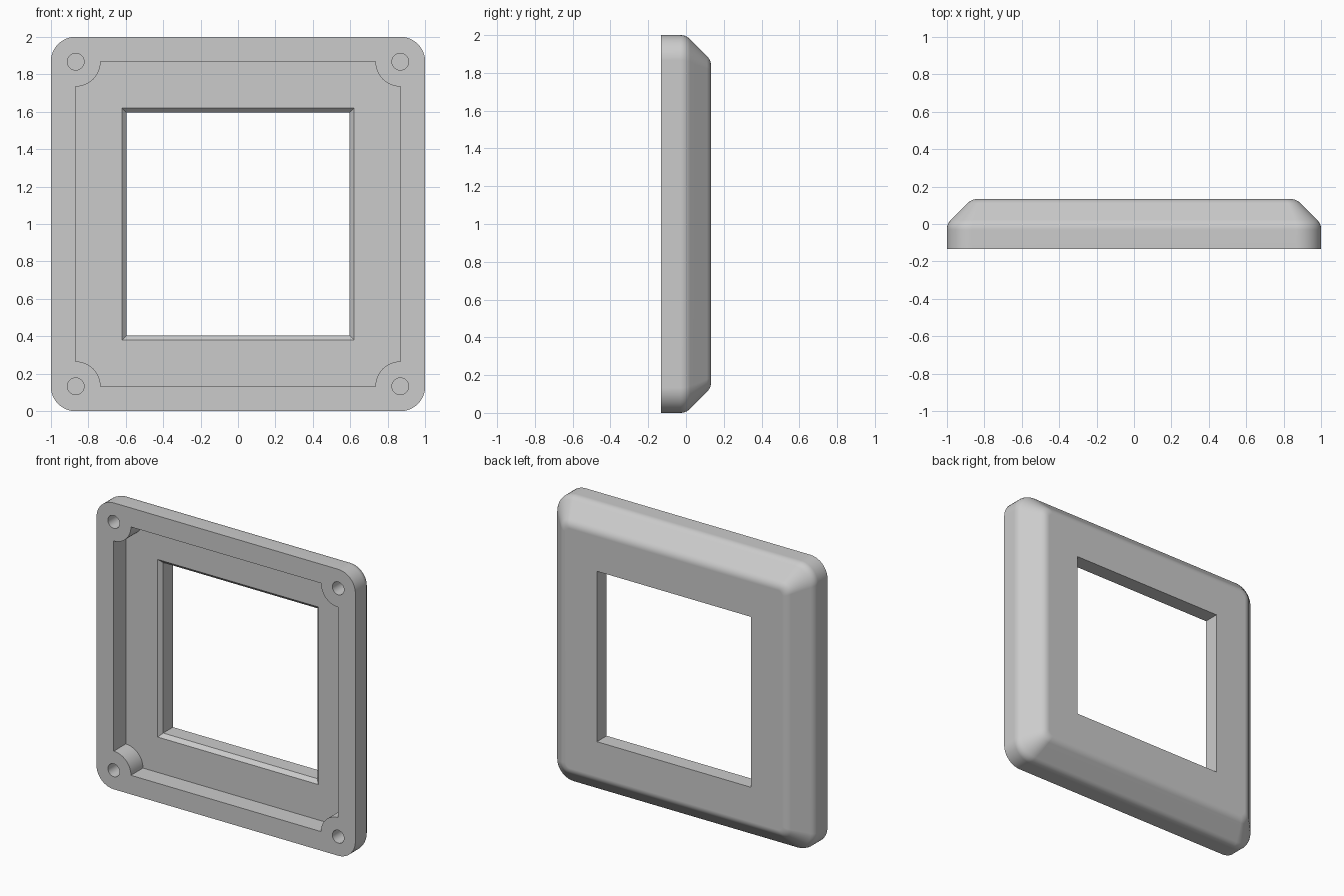
import bpy, bmesh
from math import sin, cos, pi
from mathutils import Vector

cube = bpy.data.objects.get("Cube")
if cube:
    bpy.data.objects.remove(cube, do_unlink=True)

T = 0.133              # half thickness, corner radius and chamfer size
MID = 1.0              # height of the frame centre
INNER = 1 - T          # recess half size, also the screw hole position

grey = bpy.data.materials.new("plain_grey")
grey.use_nodes = True
grey.diffuse_color = (0.6, 0.6, 0.6, 1)
grey.node_tree.nodes["Principled BSDF"].inputs["Base Color"].default_value = (0.6, 0.6, 0.6, 1)


def arc(cx, cz, r, start, sweep, steps):
    return [(cx + r * cos(start + sweep * i / steps), cz + r * sin(start + sweep * i / steps))
            for i in range(steps + 1)]


def rounded_square(half, r):
    pts = []
    for k in range(4):
        a = k * pi / 2
        sx = 1 if k in (0, 3) else -1
        sz = 1 if k < 2 else -1
        pts += arc(sx * (half - r), sz * (half - r), r, a, pi / 2, 10)
    return pts


def square(half):
    return [(half, half), (-half, half), (-half, -half), (half, -half)]


def notched_square(half, r):
    pts = []
    for k in range(4):
        sx = 1 if k in (0, 3) else -1
        sz = 1 if k < 2 else -1
        # concave quarter circle around each screw boss
        pts += arc(sx * half, sz * half, r, k * pi / 2 + 1.5 * pi, -pi / 2, 14)
    return pts


def loft(name, rings):
    """Join outlines, each given as (points, y), into a closed solid."""
    bm = bmesh.new()
    loops = [[bm.verts.new((x, y, z + MID)) for x, z in pts] for pts, y in rings]
    for a, b in zip(loops, loops[1:]):
        for i in range(len(a)):
            j = (i + 1) % len(a)
            bm.faces.new((a[i], a[j], b[j], b[i]))
    bm.faces.new(loops[0])
    bm.faces.new(loops[-1])
    bmesh.ops.recalc_face_normals(bm, faces=bm.faces)
    me = bpy.data.meshes.new(name)
    bm.to_mesh(me)
    bm.free()
    me.materials.append(grey)
    ob = bpy.data.objects.new(name, me)
    bpy.context.collection.objects.link(ob)
    return ob


def fillet(p0, p1, p2, steps=5):
    p0, p1, p2 = Vector(p0), Vector(p1), Vector(p2)
    return [p0.lerp(p1, i / steps).lerp(p1.lerp(p2, i / steps), i / steps)
            for i in range(steps + 1)]


# Frame body: straight rim, sloped back edge, softened corners (inset, y)
t, s = 0.03, 0.022
profile = [Vector((0, -T))]
profile += fillet((0, -t), (0, 0), (s, s))
profile += fillet((T - s, T - s), (T, T), (T + t, T))
frame = loft("bezel_frame", [(rounded_square(1 - d, T - 0.6 * d), y) for d, y in profile])

# Cutters: front recess, window with bevelled front edge, blind screw holes
cutters = [
    loft("recess_cutter", [(notched_square(INNER, T), -0.3), (notched_square(INNER, T), 0.0)]),
    loft("window_cutter", [(square(0.645), -0.025), (square(0.595), 0.025), (square(0.595), 0.3)]),
]
for sx in (-1, 1):
    for sz in (-1, 1):
        hole = arc(sx * INNER, sz * INNER, 0.045, 0, 2 * pi, 28)[:-1]
        cutters.append(loft("screw_hole_cutter", [(hole, -0.3), (hole, 0.0)]))

bpy.ops.object.select_all(action='DESELECT')
bpy.context.view_layer.objects.active = frame
frame.select_set(True)
for cutter in cutters:
    cutter.hide_render = True
    mod = frame.modifiers.new("cut", 'BOOLEAN')
    mod.operation = 'DIFFERENCE'
    mod.solver = 'EXACT'
    mod.object = cutter
    bpy.ops.object.modifier_apply(modifier=mod.name)
for cutter in cutters:
    bpy.data.objects.remove(cutter, do_unlink=True)

# Smooth the fillets while keeping flat faces flat
bpy.ops.object.shade_smooth_by_angle(angle=pi / 6)
weighted = frame.modifiers.new("flat_faces", 'WEIGHTED_NORMAL')
weighted.keep_sharp = True
